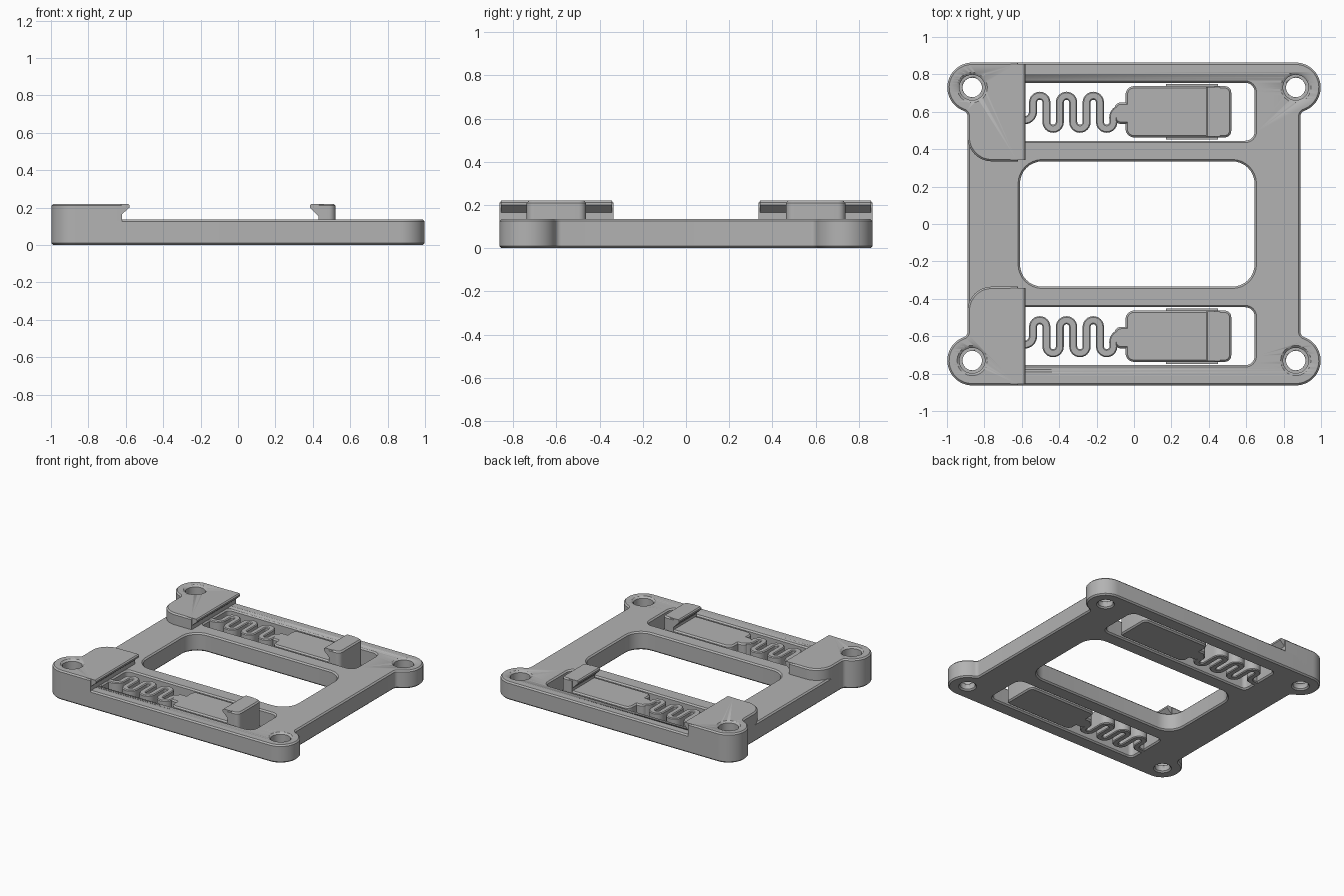
import bpy, bmesh
from math import cos, sin, pi, radians, atan2, sqrt
from mathutils import Vector

cube = bpy.data.objects.get("Cube")
if cube:
    bpy.data.objects.remove(cube, do_unlink=True)

GREY = (0.45, 0.45, 0.45, 1)
mat = bpy.data.materials.new("matte grey")
mat.use_nodes = True
mat.diffuse_color = GREY
mat.node_tree.nodes["Principled BSDF"].inputs["Base Color"].default_value = GREY

PLATE, TALL = 0.135, 0.22        # plate top, hook top
EAR_X, EAR_Y, EAR_R = 0.865, 0.73, 0.133
SIDE, FILLET = 0.89, 0.03        # straight side, fillet beside each ear


def arc(cx, cy, r, a0, a1, n=12):
    return [(cx + r * cos(radians(a0 + (a1 - a0) * i / n)),
             cy + r * sin(radians(a0 + (a1 - a0) * i / n))) for i in range(n + 1)]


def circle(cx, cy, r, n=40):
    return arc(cx, cy, r, 0, 360, n)[:-1]


def corner(cx, cy, r, a):
    return arc(cx, cy, r, a, a + 90, 8) if r > 0 else [(cx, cy)]


def rounded(x0, x1, y0, y1, left, right):
    """Rectangle with separate corner radii at its left and right ends."""
    return (corner(x1 - right, y1 - right, right, 0) + corner(x0 + left, y1 - left, left, 90)
            + corner(x0 + left, y0 + left, left, 180) + corner(x1 - right, y0 + right, right, 270))


def finish(ob):
    ob.data.materials.clear()
    ob.data.materials.append(mat)
    bpy.ops.object.select_all(action='DESELECT')
    ob.select_set(True)
    bpy.context.view_layer.objects.active = ob
    bpy.ops.object.shade_smooth_by_angle(angle=radians(30))
    return ob


def slab(name, loops, z0, z1, bevel=0.01):
    """Extrude an outline (with holes) and chamfer its rims."""
    cu = bpy.data.curves.new(name, 'CURVE')
    cu.dimensions, cu.fill_mode = '2D', 'BOTH'
    cu.extrude = (z1 - z0) / 2 - bevel
    cu.bevel_depth, cu.bevel_resolution, cu.offset = bevel, 0, -bevel
    for pts in loops:
        sp = cu.splines.new('POLY')
        sp.points.add(len(pts) - 1)
        for p, (x, y) in zip(sp.points, pts):
            p.co = (x, y, 0, 1)
        sp.use_cyclic_u = True
    ob = bpy.data.objects.new(name, cu)
    bpy.context.collection.objects.link(ob)
    bpy.ops.object.select_all(action='DESELECT')
    ob.select_set(True)
    bpy.context.view_layer.objects.active = ob
    bpy.ops.object.convert(target='MESH')
    ob = bpy.context.object
    ob.name = name
    bm = bmesh.new()
    bm.from_mesh(ob.data)
    bmesh.ops.remove_doubles(bm, verts=bm.verts, dist=0.0001)
    bmesh.ops.recalc_face_normals(bm, faces=bm.faces)
    bmesh.ops.translate(bm, verts=bm.verts, vec=(0, 0, (z0 + z1) / 2))
    bm.to_mesh(ob.data)
    bm.free()
    return finish(ob)


def mesh_object(name, bm):
    bmesh.ops.recalc_face_normals(bm, faces=bm.faces)
    me = bpy.data.meshes.new(name)
    bm.to_mesh(me)
    bm.free()
    ob = bpy.data.objects.new(name, me)
    bpy.context.collection.objects.link(ob)
    return finish(ob)


def prism(name, profile, y0, y1):
    """Extrude an x-z profile along y."""
    bm = bmesh.new()
    face = bm.faces.new([bm.verts.new((x, y0, z)) for x, z in profile])
    ext = bmesh.ops.extrude_face_region(bm, geom=[face])
    bmesh.ops.translate(bm, vec=(0, y1 - y0, 0),
                        verts=[v for v in ext["geom"] if isinstance(v, bmesh.types.BMVert)])
    return mesh_object(name, bm)


def ribbon(path, half):
    """Outline of a strip following a path."""
    pts = [Vector(p) for p in path]
    left, right = [], []
    for i, p in enumerate(pts):
        t = (pts[min(i + 1, len(pts) - 1)] - pts[max(i - 1, 0)]).normalized()
        n = Vector((-t.y, t.x)) * half
        left.append(tuple(p + n))
        right.append(tuple(p - n))
    return left + right[::-1]


def counterbore(x, y, top):
    """Stepped screw-head recess used as a cutter."""
    bm = bmesh.new()
    rings = []
    for r, z in ((0.068, 0.05), (0.068, top - 0.012), (0.082, top + 0.001), (0.082, top + 0.1)):
        rings.append([bm.verts.new((px, py, z)) for px, py in circle(x, y, r)])
    for a, b in zip(rings, rings[1:]):
        for i in range(len(a)):
            j = (i + 1) % len(a)
            bm.faces.new((a[i], a[j], b[j], b[i]))
    bm.faces.new(rings[0])
    bm.faces.new(rings[-1])
    return mesh_object("screw_recess_cutter", bm)


def cut(ob, cutter):
    mod = ob.modifiers.new("recess", 'BOOLEAN')
    mod.operation, mod.solver, mod.object = 'DIFFERENCE', 'EXACT', cutter
    cutter.hide_render = True
    cutter.hide_set(True)


# Quarter outline: round ear, then a fillet into the straight side
dx = SIDE + FILLET - EAR_X
dy = sqrt((EAR_R + FILLET) ** 2 - dx ** 2)
join = atan2(-dy, dx) * 180 / pi
ear = arc(EAR_X, EAR_Y, EAR_R, 90, join, 24)
ear += arc(SIDE + FILLET, EAR_Y - dy, FILLET, join + 180, 180, 6)


def flip(pts, sx, sy):
    return [(x * sx, y * sy) for x, y in pts]


# Base plate with centre window, two slots and four screw holes
outline = ear + flip(ear, 1, -1)[::-1] + flip(ear, -1, -1) + flip(ear, -1, 1)[::-1]
loops = [outline, rounded(-0.61, 0.645, -0.335, 0.335, 0.12, 0.12)]
for s in (1, -1):
    loops.append(rounded(-0.61, 0.645, s * 0.6 - 0.155, s * 0.6 + 0.155, 0.03, 0.05))
    loops += [circle(sx * EAR_X, s * EAR_Y, 0.052) for sx in (1, -1)]
plate = slab("base_plate", loops, 0, PLATE)

for s, side in ((1, "back"), (-1, "front")):
    cut(plate, counterbore(EAR_X, s * EAR_Y, PLATE))
    left_cutter = counterbore(-EAR_X, s * EAR_Y, TALL)
    cut(plate, left_cutter)

    # Fixed hook block on the right side with its overhanging lip
    block = flip(ear, -1, 1) + arc(-0.76, 0.465, 0.13, 180, 270)
    block += [(-0.62, 0.335), (-0.62, EAR_Y + EAR_R)]
    hook = slab(side + "_hook_block", [flip(block, 1, s), circle(-EAR_X, s * EAR_Y, 0.052)], 0, TALL)
    cut(hook, left_cutter)
    lip = [(-0.66, 0.165), (-0.62, 0.165), (-0.58, 0.2), (-0.58, 0.212), (-0.588, TALL), (-0.66, TALL)]
    prism(side + "_hook_lip", lip, *sorted((s * 0.343, s * 0.855)))

    # Sliding tongue and its neck
    c = s * 0.6
    slab(side + "_tongue", [rounded(-0.045, 0.52, c - 0.137, c + 0.137, 0.045, 0.035)], 0, PLATE)
    slab(side + "_tongue_neck", [rounded(-0.105, 0.0, c - 0.065, c + 0.05, 0.035, 0)], 0, PLATE)

    # Catch at the end of the tongue
    slab(side + "_catch", [rounded(0.43, 0.52, c - 0.137, c + 0.137, 0, 0.035)], 0, TALL)
    lip = [(0.46, 0.155), (0.43, 0.155), (0.385, 0.2), (0.385, 0.212), (0.393, TALL), (0.46, TALL)]
    prism(side + "_catch_lip", lip, c - 0.132, c + 0.132)

    # Guide rails on both edges of the tongue
    for d in (1, -1):
        rail = [(0.17, 0.045), (0.45, 0.045), (0.45, 0.09), (0.17, 0.09)]
        prism(side + "_guide_rail", rail, *sorted((c + d * 0.12, c + d * 0.149)))

    # Serpentine spring between the plate and the tongue
    r = 0.0358
    path = [(-0.63, c - 0.045)] + arc(-0.585, c, 0.045, -90, 0, 8)
    for i in range(6):
        x = -0.504 + i * 2 * r
        path += arc(x, c + 0.05, r, 180, 0) if i % 2 == 0 else arc(x, c - 0.055, r, 180, 360)
    path += arc(-0.065, c - 0.03, 0.046, 180, 90, 8) + [(0.0, c + 0.016)]
    slab(side + "_spring", [ribbon(path, 0.0215)], 0, PLATE, 0.006)
